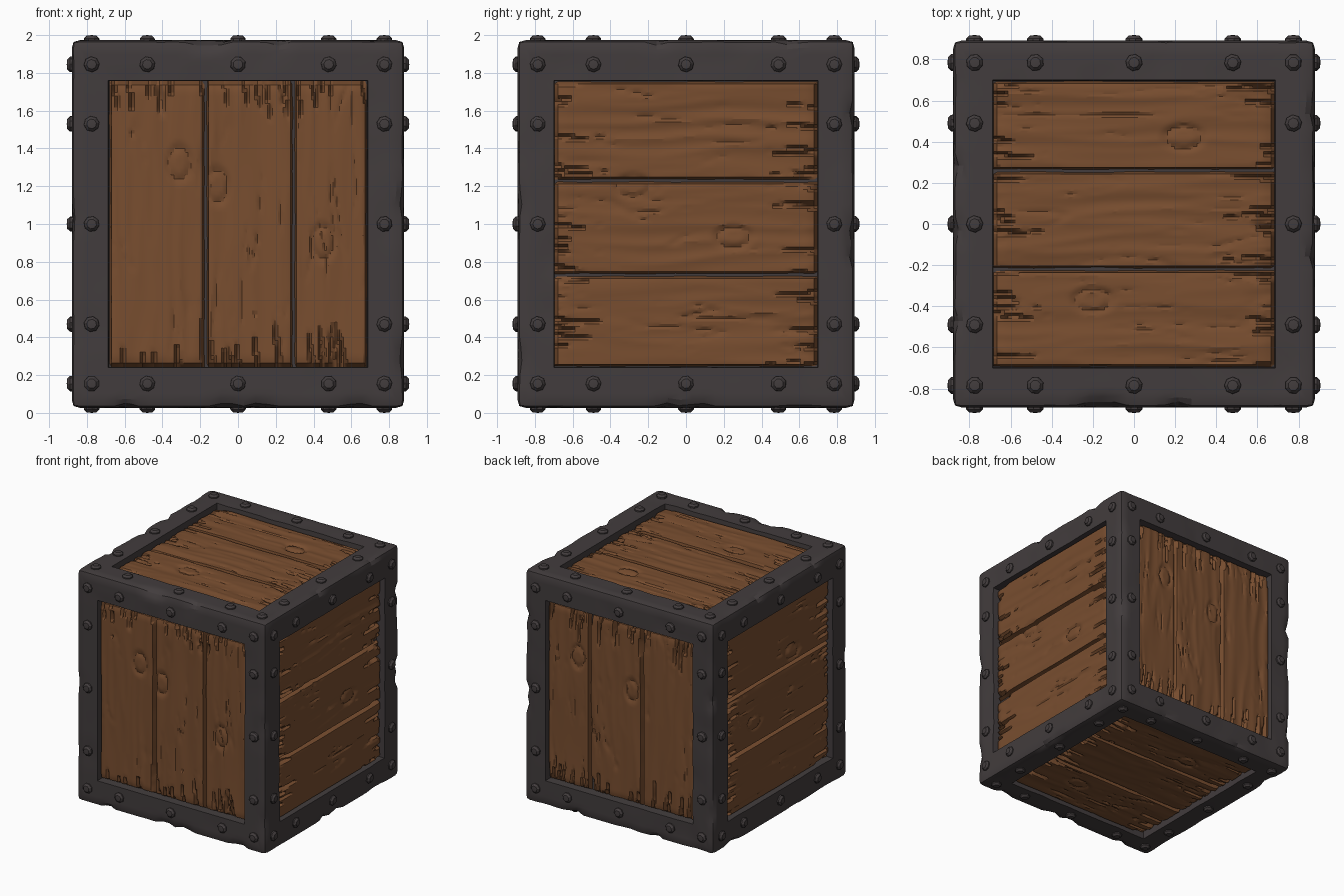
import bpy, bmesh, math, random
from mathutils import Vector, Matrix, noise

if "Cube" in bpy.data.objects:
    bpy.data.objects.remove(bpy.data.objects["Cube"])

random.seed(7)
HALF = Vector((0.88, 0.892, 0.973))      # frame half size
OPEN = Vector((0.687, 0.70, 0.76))       # panel opening half size
RIVET = Vector((0.775, 0.785, 0.845))    # outer rivet rows
MID = Vector((0.48, 0.49, 0.53))         # in-between rivets
CENTRE = Vector((0, 0, 1))
RECESS = 0.075


def material(name, rgb):
    m = bpy.data.materials.new(name)
    m.diffuse_color = (*rgb, 1)
    m.use_nodes = True
    m.node_tree.nodes["Principled BSDF"].inputs["Base Color"].default_value = m.diffuse_color
    return m


WOOD = material("brown wood", (0.190, 0.076, 0.029))
METAL = material("dark iron", (0.055, 0.046, 0.047))


def finish(name, bm, mat, angle):
    me = bpy.data.meshes.new(name)
    bm.to_mesh(me)
    bm.free()
    me.materials.append(mat)
    ob = bpy.data.objects.new(name, me)
    bpy.context.collection.objects.link(ob)
    bpy.context.view_layer.objects.active = ob
    ob.select_set(True)
    bpy.ops.object.shade_smooth_by_angle(angle=math.radians(angle))
    ob.select_set(False)
    return ob


def axis(i, s=1):
    v = Vector((0, 0, 0))
    v[i] = s
    return v


# iron frame: box with a recessed window on every side
bm = bmesh.new()
bmesh.ops.create_cube(bm, size=2)
for v in bm.verts:
    v.co = Vector([a * b for a, b in zip(v.co, HALF)])
outer = list(bm.edges)
sides = list(bm.faces)
bmesh.ops.inset_individual(bm, faces=sides, thickness=0.19)
for f in sides:
    n = max(range(3), key=lambda i: abs(f.normal[i]))
    for v in f.verts:
        for i in range(3):
            if i != n:
                v.co[i] = math.copysign(OPEN[i], v.co[i])
bmesh.ops.inset_individual(bm, faces=sides, thickness=0.006)
for f in sides:
    n = f.normal.copy()
    for v in f.verts:
        v.co -= n * RECESS
bmesh.ops.bevel(bm, geom=[e for e in outer if e.is_valid], offset=0.042,
                segments=2, profile=0.6, affect='EDGES')
floors = [f for f in bm.faces if f.calc_area() > 1]
keep = {e for f in floors for e in f.edges}
long_edges = [e for e in bm.edges if e.calc_length() > 0.5 and e not in keep]
bmesh.ops.subdivide_edges(bm, edges=long_edges, cuts=26, use_grid_fill=True)
across = [e for e in bm.edges if e not in keep and 0.14 < e.calc_length() < 0.35]
bmesh.ops.subdivide_edges(bm, edges=across, cuts=4, use_grid_fill=True)

# worn dents and chipped edges
chips = []
for k in range(26):
    i = k % 3
    p = Vector([random.choice((-1, 1)) * h for h in HALF])
    p[i] *= random.uniform(-0.8, 0.8)
    chips.append((p, random.uniform(0.05, 0.085)))
for v in bm.verts:
    depth = max(HALF[i] - abs(v.co[i]) for i in range(3))
    top = min(HALF[i] - abs(v.co[i]) for i in range(3))
    if top > 0.045:
        continue
    dent = 0.012 * max(0, noise.noise(v.co * 5.0) - 0.12)
    for p, r in chips:
        d = (v.co - p).length
        if d < r:
            dent += 0.022 * (1 - d / r)
    n = Vector([math.copysign(1, c) if HALF[i] - abs(c) < 0.045 else 0
                for i, c in enumerate(v.co)])
    v.co -= n * dent
bmesh.ops.translate(bm, verts=bm.verts, vec=CENTRE)
finish("iron_frame", bm, METAL, 22)


# plank surface: waves, knots and split ends carved along the grain
def plank(bm, frame, length, v0, v1, knots, seed):
    rng = random.Random(seed)
    nu, nv = 76, 34
    splits = []
    for end in (-1, 1):
        for _ in range(7):
            splits.append((end, rng.uniform(v0, v1), rng.uniform(0.07, 0.34),
                           rng.uniform(0.008, 0.02), rng.uniform(0.015, 0.04)))

    def height(u, v):
        h = -0.022
        w = v + 0.03 * noise.noise(Vector((u * 2.2, v * 2, seed)))
        g = noise.noise(Vector((u * 1.1, w * 11, seed * 3.1)))
        h -= 0.014 * abs(g)
        c = noise.noise(Vector((u * 1.6, w * 16, seed * 5.7 + 9)))
        h -= 0.016 * max(0, 1 - abs(c) / 0.10) * max(
            0, noise.noise(Vector((u * 3, v * 5, seed + 40))) + 0.1)
        for ku, kv in knots:
            e = math.hypot((u - ku) / 0.085, (v - kv) / 0.055)
            if e < 2.2:
                h -= 0.012 * math.exp(-((e - 1) / 0.22) ** 2)
        for end, sv, sl, sw, sd in splits:
            d = length - end * u
            if d < sl:
                t = 1 - d / sl
                off = abs(v - sv - 0.01 * math.sin(u * 14)) / (sw * t + 1e-4)
                if off < 1:
                    h -= sd * min(1, 2 * (1 - off)) * min(1, t * 2)
        edge = min(v - v0, v1 - v)
        h -= 0.010 * max(0, 1 - edge / 0.018)
        h -= 0.012 * max(0, 1 - (length - abs(u)) / 0.05)
        return max(h, -RECESS + 0.004)

    rows = []
    for i in range(nu + 1):
        u = -length + 2 * length * i / nu
        row = []
        for j in range(nv + 1):
            v = v0 + (v1 - v0) * j / nv
            rim = i in (0, nu) or j in (0, nv)
            vv = v
            if j in (0, nv):  # ragged plank edge
                vv += (1 if j == 0 else -1) * 0.004 * (1 + noise.noise(
                    Vector((u * 7, v0, seed))))
            h = -RECESS if rim else height(u, v)
            row.append(bm.verts.new(frame @ Vector((u, vv, h))))
        rows.append(row)
    flip = frame.determinant() < 0
    for i in range(nu):
        for j in range(nv):
            q = [rows[i][j], rows[i + 1][j], rows[i + 1][j + 1], rows[i][j + 1]]
            bm.faces.new(q[::-1] if flip else q)


# name, normal axis, sign, grain axis, cross axis, plank seams, knots
PANELS = (
    ("front", 1, -1, 2, 0, (-0.172, 0.295), ((0.32, -0.31), (-0.1, 0.45), (0.2, -0.11))),
    ("back", 1, 1, 2, 0, (-0.195, 0.295), ((0.35, 0.4), (0.2, -0.1))),
    ("right", 0, 1, 1, 2, (-0.27, 0.23), ((0.25, -0.07), (-0.28, 0.2))),
    ("left", 0, -1, 1, 2, (-0.27, 0.23), ((-0.2, 0.33), (0.3, -0.08))),
    ("top", 2, 1, 0, 1, (-0.22, 0.26), ((0.24, 0.42), (-0.2, -0.37))),
    ("bottom", 2, -1, 0, 1, (-0.22, 0.26), ((0.25, -0.4), (-0.2, 0.42))),
)
rivets = bmesh.new()


# faceted rivet dome
def rivet(pos, n):
    rot = n.to_track_quat('Z', 'Y').to_matrix()
    spin = random.uniform(0, 1)
    rings = []
    for r, h in ((0.042, -0.012), (0.041, 0.009), (0.026, 0.024)):
        rings.append([rivets.verts.new(pos + rot @ Vector((
            r * math.cos(spin + k * math.pi / 4),
            r * math.sin(spin + k * math.pi / 4), h))) for k in range(8)])
    for a, b in zip(rings, rings[1:]):
        for k in range(8):
            m = (k + 1) % 8
            rivets.faces.new((a[k], a[m], b[m], b[k]))
    tip = rivets.verts.new(pos + n * 0.027)
    for k in range(8):
        rivets.faces.new((rings[-1][k], rings[-1][(k + 1) % 8], tip))


for s, (name, n, sign, g, c, seams, knots) in enumerate(PANELS):
    normal = axis(n, sign)
    cols = Matrix((axis(g), axis(c), normal)).transposed().to_4x4()
    frame = Matrix.Translation(CENTRE + normal * HALF[n]) @ cols
    bm = bmesh.new()
    bounds = (-OPEN[c], *seams, OPEN[c])
    for k in range(3):
        plank(bm, frame, OPEN[g] - 0.003, bounds[k] + 0.003,
              bounds[k + 1] - 0.003, knots, s * 3 + k + 1.37)
    finish(name + "_planks", bm, WOOD, 25)
    # sixteen rivets around each side
    for a in (-RIVET[g], -MID[g], 0, MID[g], RIVET[g]):
        for b in (-RIVET[c], -MID[c], 0, MID[c], RIVET[c]):
            if abs(a) == RIVET[g] or abs(b) == RIVET[c]:
                rivet(frame @ Vector((a, b, 0)), normal)
finish("rivets", rivets, METAL, 30)
